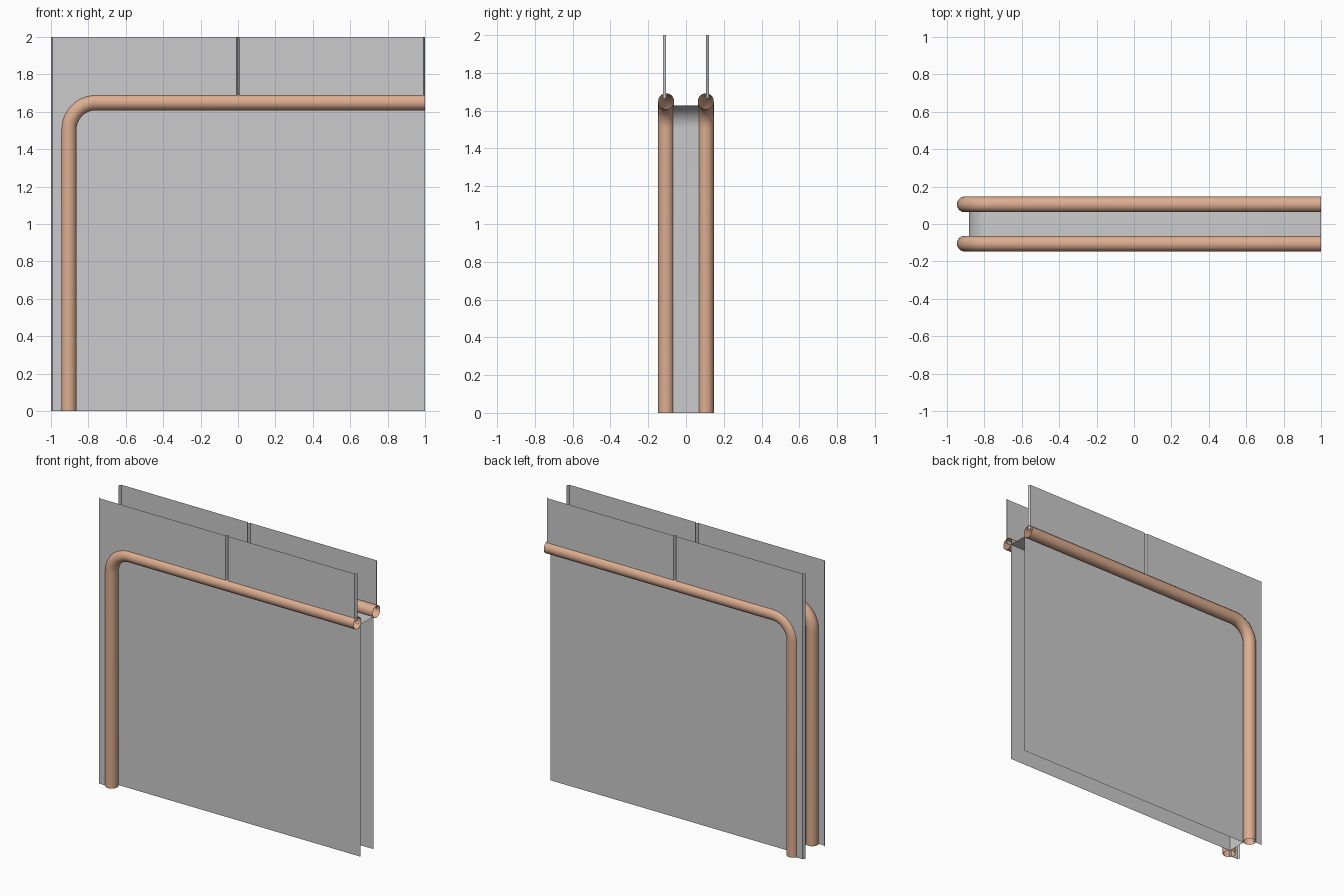
import bpy, bmesh
from math import sin, cos, pi

if "Cube" in bpy.data.objects:
    bpy.data.objects.remove(bpy.data.objects["Cube"])

CX, CZ, R = -0.76, 1.505, 0.145      # bend centre and centreline radius
STEPS = 12


def bend_path(r):
    """Points (x, z, nx, nz) up the left side, round the bend, to the right end."""
    arc = [(-cos(i / STEPS * pi / 2), sin(i / STEPS * pi / 2)) for i in range(STEPS + 1)]
    pts = [(CX + r * a, CZ + r * b, a, b) for a, b in arc]
    return [(CX - r, 0, -1, 0)] + pts + [(1, CZ + r, 0, 1)]


def make_object(name, bm, material=None, smooth=True):
    bmesh.ops.remove_doubles(bm, verts=bm.verts, dist=1e-5)
    me = bpy.data.meshes.new(name)
    bm.to_mesh(me)
    bm.free()
    ob = bpy.data.objects.new(name, me)
    bpy.context.collection.objects.link(ob)
    if material:
        me.materials.append(material)
    if smooth:
        bpy.ops.object.select_all(action='DESELECT')
        bpy.context.view_layer.objects.active = ob
        ob.select_set(True)
        bpy.ops.object.shade_smooth_by_angle(angle=0.6)
    # front half is modelled, back half is mirrored
    mod = ob.modifiers.new("mirror_back", 'MIRROR')
    mod.use_axis = (False, True, False)
    mod.use_clip = True
    return ob


def strip(bm, a, b):
    """Quads between two rows of points, skipping zero-width ones."""
    va, vb = [bm.verts.new(p) for p in a], [bm.verts.new(p) for p in b]
    for i in range(len(a) - 1):
        if (a[i + 1][0] - a[i][0]) ** 2 + (a[i + 1][2] - a[i][2]) ** 2 > 1e-9:
            bm.faces.new((va[i], va[i + 1], vb[i + 1], vb[i]))


wood = bpy.data.materials.new("brown_trim")
wood.diffuse_color = (0.72, 0.42, 0.28, 1)
wood.use_nodes = True
wood.node_tree.nodes["Principled BSDF"].inputs["Base Color"].default_value = wood.diffuse_color

# outer wall panels with a V groove at x = 0 and half grooves at both ends
FACE, GROOVE, V = -0.123, -0.107, 0.009
row = [(-1, GROOVE, 0), (-1 + V, FACE, 0)]
row += [(x, FACE, z) for x, z, _, _ in bend_path(R + 0.015)[:-1]]
top_z = CZ + R + 0.015
row += [(-V, FACE, top_z), (0, GROOVE, top_z), (V, FACE, top_z),
        (1 - V, FACE, top_z), (1, GROOVE, top_z)]
bm = bmesh.new()
# the vertical jump at the left of the bend has no width, so split there
strip(bm, row[:3], [(x, y, 2) for x, y, _ in row[:3]])
strip(bm, row[3:], [(x, y, 2) for x, y, _ in row[3:]])
make_object("outer_wall", bm, smooth=False)

# recessed inner panels joined by a bent band, open below and at the right end
Y_IN = -0.07
path = bend_path(R - 0.022)
bm = bmesh.new()
outline = [(x, Y_IN, z) for x, z, _, _ in path]
bm.faces.new([bm.verts.new(p) for p in reversed(outline + [(1, Y_IN, 0)])])
strip(bm, outline, [(x, 0, z) for x, _, z in outline])
make_object("recessed_panel", bm)

# round tube trim following the bend, open at its ends
SIDES, TUBE_R, TUBE_Y = 24, 0.042, -0.105
bm = bmesh.new()
rings = []
for x, z, nx, nz in bend_path(R):
    rings.append([])
    for k in range(SIDES):
        a = 2 * pi * k / SIDES
        c, s = TUBE_R * cos(a), TUBE_R * sin(a)
        rings[-1].append(bm.verts.new((x + nx * c, TUBE_Y + s, z + nz * c)))
for p, q in zip(rings, rings[1:]):
    for k in range(SIDES):
        j = (k + 1) % SIDES
        bm.faces.new((p[k], p[j], q[j], q[k]))
bmesh.ops.recalc_face_normals(bm, faces=bm.faces)
make_object("tube_trim", bm, wood)
